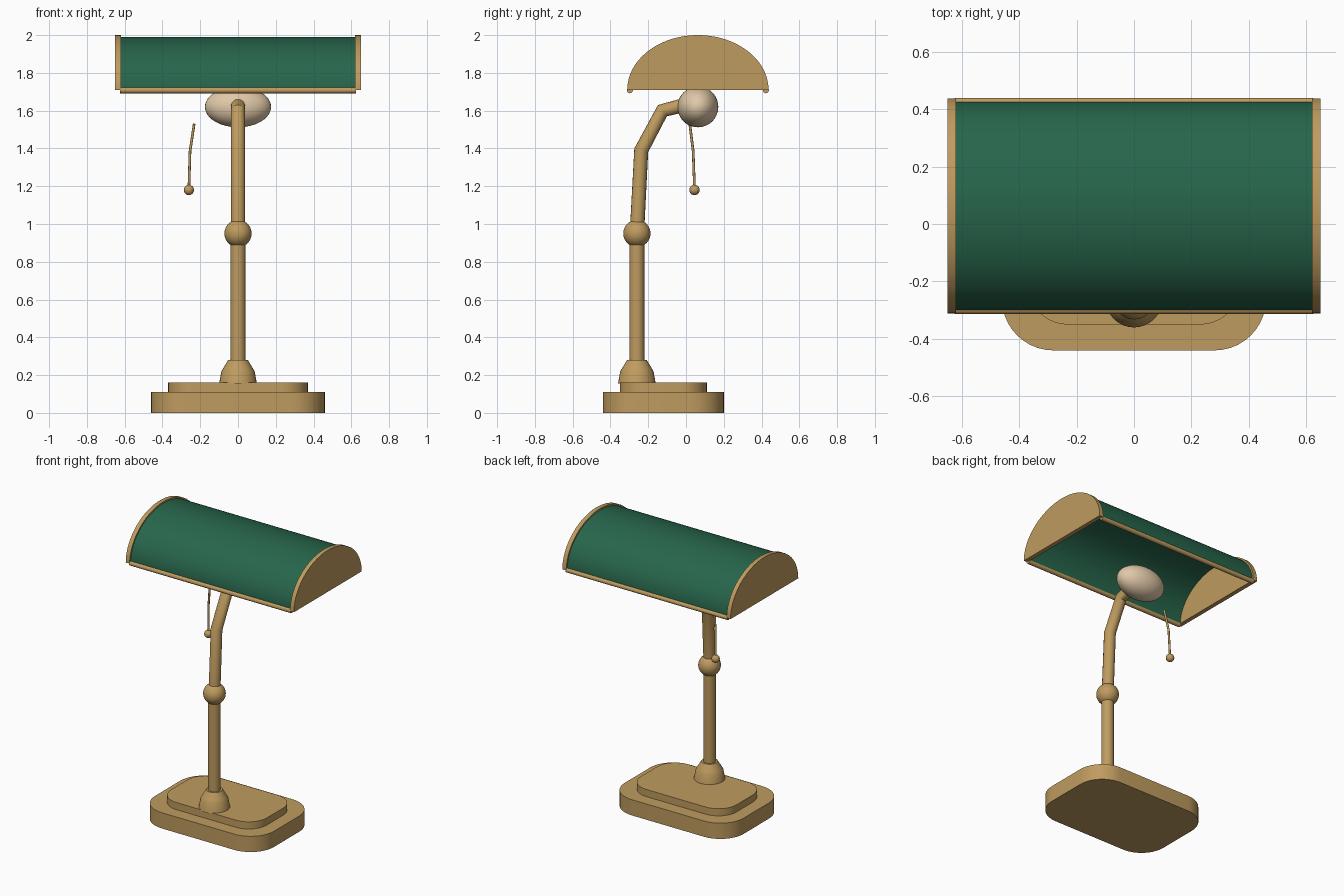
import bpy, bmesh
from math import pi, sin, cos
from mathutils import Vector

cube = bpy.data.objects.get("Cube")
if cube:
    bpy.data.objects.remove(cube)


def material(name, rgb):
    m = bpy.data.materials.new(name)
    m.use_nodes = True
    m.diffuse_color = (*rgb, 1)
    m.node_tree.nodes["Principled BSDF"].inputs["Base Color"].default_value = (*rgb, 1)
    return m


brass = material("brass", (0.52, 0.33, 0.115))
green = material("green_glass", (0.02, 0.13, 0.07))
cream = material("warm_bulb", (0.75, 0.58, 0.39))


def finish(ob, name, mat):
    ob.name = ob.data.name = name
    ob.data.materials.append(mat)
    bpy.ops.object.select_all(action='DESELECT')
    ob.select_set(True)
    bpy.context.view_layer.objects.active = ob
    bpy.ops.object.shade_smooth_by_angle(angle=pi / 6)
    return ob


def extrude(name, outline, offset, mat):
    """Solid prism from a closed outline of 3D points."""
    bm = bmesh.new()
    face = bm.faces.new([bm.verts.new(p) for p in outline])
    new = bmesh.ops.extrude_face_region(bm, geom=[face])["geom"]
    bmesh.ops.translate(bm, vec=offset, verts=[v for v in new if isinstance(v, bmesh.types.BMVert)])
    bmesh.ops.recalc_face_normals(bm, faces=bm.faces)
    mesh = bpy.data.meshes.new(name)
    bm.to_mesh(mesh)
    bm.free()
    ob = bpy.data.objects.new(name, mesh)
    bpy.context.collection.objects.link(ob)
    return finish(ob, name, mat)


def rounded_slab(name, hx, hy, y, z0, z1, r):
    steps = 10
    pts = []
    for k, (sx, sy) in enumerate(((1, 1), (-1, 1), (-1, -1), (1, -1))):
        for i in range(steps + 1):
            a = (k + i / steps) * pi / 2
            pts.append((sx * (hx - r) + r * cos(a), y + sy * (hy - r) + r * sin(a), z0))
    return extrude(name, pts, (0, 0, z1 - z0), brass)


def ball(name, loc, radii, mat):
    bpy.ops.mesh.primitive_uv_sphere_add(segments=40, ring_count=24, radius=1, location=loc)
    ob = bpy.context.object
    ob.scale = radii
    bpy.ops.object.transform_apply(location=False, rotation=False, scale=True)
    return finish(ob, name, mat)


def tube(name, points, radius, mat=brass):
    curve = bpy.data.curves.new(name, 'CURVE')
    curve.dimensions = '3D'
    curve.bevel_depth = radius
    curve.bevel_resolution = 6
    curve.use_fill_caps = True
    spline = curve.splines.new('POLY')
    spline.points.add(len(points) - 1)
    for p, co in zip(spline.points, points):
        p.co = (*co, 1)
    ob = bpy.data.objects.new(name, curve)
    bpy.context.collection.objects.link(ob)
    bpy.ops.object.select_all(action='DESELECT')
    ob.select_set(True)
    bpy.context.view_layer.objects.active = ob
    bpy.ops.object.convert(target='MESH')
    return finish(bpy.context.object, name, mat)


def lathe(name, profile, loc, mat):
    bm = bmesh.new()
    verts = [bm.verts.new((r, 0, z)) for r, z in profile]
    edges = [bm.edges.new(pair) for pair in zip(verts, verts[1:])]
    bmesh.ops.spin(bm, geom=verts + edges, cent=(0, 0, 0), axis=(0, 0, 1), angle=2 * pi, steps=32)
    bmesh.ops.remove_doubles(bm, verts=bm.verts, dist=0.0001)
    bmesh.ops.recalc_face_normals(bm, faces=bm.faces)
    mesh = bpy.data.meshes.new(name)
    bm.to_mesh(mesh)
    bm.free()
    ob = bpy.data.objects.new(name, mesh)
    ob.location = loc
    bpy.context.collection.objects.link(ob)
    return finish(ob, name, mat)


# Stepped base
rounded_slab("base_slab", 0.46, 0.32, -0.12, 0, 0.11, 0.18)
rounded_slab("base_step", 0.37, 0.23, -0.12, 0.11, 0.16, 0.14)

# Stem: collar, column, joint and bent arm
STEM_Y = -0.26
lathe("stem_collar", [(0, 0.155), (0.1, 0.155), (0.088, 0.22), (0.076, 0.24), (0.052, 0.28), (0, 0.28)],
      (0, STEM_Y, 0), brass)
tube("stem_column", [(0, STEM_Y, 0.2), (0, STEM_Y, 0.95)], 0.04)
ball("stem_joint", (0, STEM_Y, 0.95), (0.072,) * 3, brass)
tube("bent_arm", [(0, STEM_Y, 0.95), (0, -0.237, 1.39), (0, -0.125, 1.6), (0, 0.05, 1.645)], 0.038)

# Bulb
ball("bulb", (0, 0.063, 1.62), (0.175, 0.108, 0.108), cream)

# Pull chain
tube("pull_chain", [(-0.232, 0.02, 1.53), (-0.254, 0.038, 1.385), (-0.26, 0.045, 1.19)], 0.007)
ball("pull_knob", (-0.26, 0.045, 1.18), (0.027,) * 3, brass)

# Half-barrel shade
SHADE_Y, SHADE_Z, HALF = 0.063, 1.71, 0.625


def arch(x, ry, rz, steps=48):
    return [Vector((x, SHADE_Y + ry * cos(pi * i / steps), SHADE_Z + rz * sin(pi * i / steps)))
            for i in range(steps + 1)]


extrude("shade", arch(-HALF, 0.363, 0.28) + arch(-HALF, 0.345, 0.262)[::-1], (2 * HALF, 0, 0), green)

# End caps and lower rims, mirrored
for side, label in ((1, "left"), (-1, "right")):
    extrude("shade_cap_" + label, arch(side * 0.62, 0.374, 0.29), (side * 0.03, 0, 0), brass)
for side, label in ((-1, "front"), (1, "back")):
    tube("shade_rim_" + label, [(x, SHADE_Y + side * 0.36, SHADE_Z - 0.002) for x in (-HALF, HALF)], 0.016)
